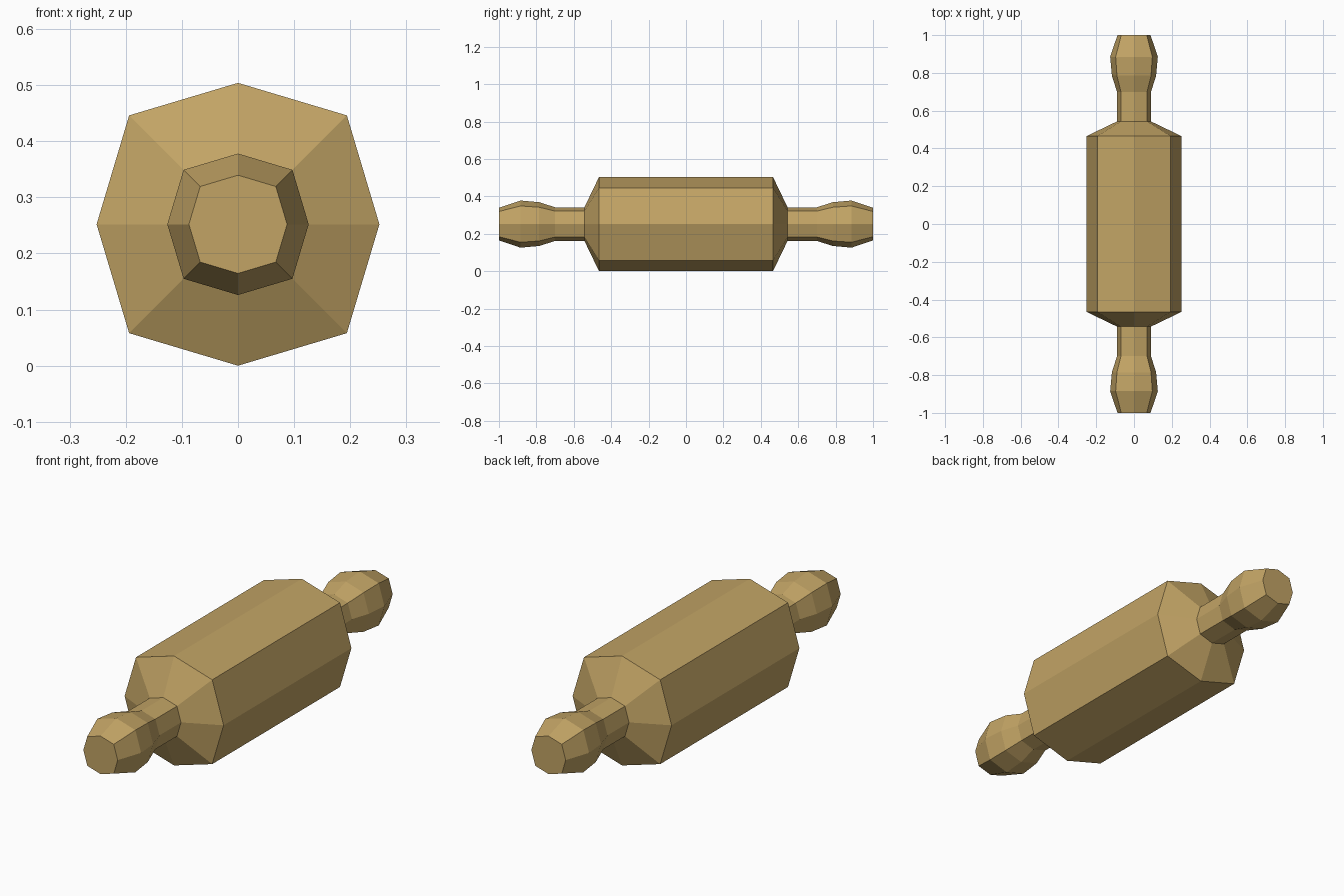
import bpy, bmesh

if "Cube" in bpy.data.objects:
    bpy.data.objects.remove(bpy.data.objects["Cube"])

CENTRE_Z = 0.252
CORNER = 0.77  # diagonal corners of the slightly squared octagon
OCTAGON = [(1, 0), (CORNER, CORNER), (0, 1), (-CORNER, CORNER),
           (-1, 0), (-CORNER, -CORNER), (0, -1), (CORNER, -CORNER)]

# Half profile from the roller to the handle tip: (y, radius)
half = [(0.465, 0.252), (0.543, 0.09), (0.70, 0.09),
        (0.785, 0.117), (0.885, 0.126), (1.0, 0.0875)]
profile = [(-y, r) for y, r in reversed(half)] + half

# Rolling pin: roller and both handles as one closed skin
bm = bmesh.new()
rings = [[bm.verts.new((r * x, y, CENTRE_Z + r * z)) for x, z in OCTAGON]
         for y, r in profile]
for a, b in zip(rings, rings[1:]):
    for i in range(8):
        j = (i + 1) % 8
        bm.faces.new((a[i], a[j], b[j], b[i]))
bm.faces.new(rings[0])
bm.faces.new(rings[-1])
bmesh.ops.recalc_face_normals(bm, faces=bm.faces)

mesh = bpy.data.meshes.new("rolling_pin")
bm.to_mesh(mesh)
bm.free()
pin = bpy.data.objects.new("rolling_pin", mesh)
bpy.context.collection.objects.link(pin)

# Wood colour
wood = bpy.data.materials.new("wood")
wood.diffuse_color = (0.54, 0.37, 0.13, 1)
wood.use_nodes = True
wood.node_tree.nodes["Principled BSDF"].inputs["Base Color"].default_value = wood.diffuse_color
mesh.materials.append(wood)
